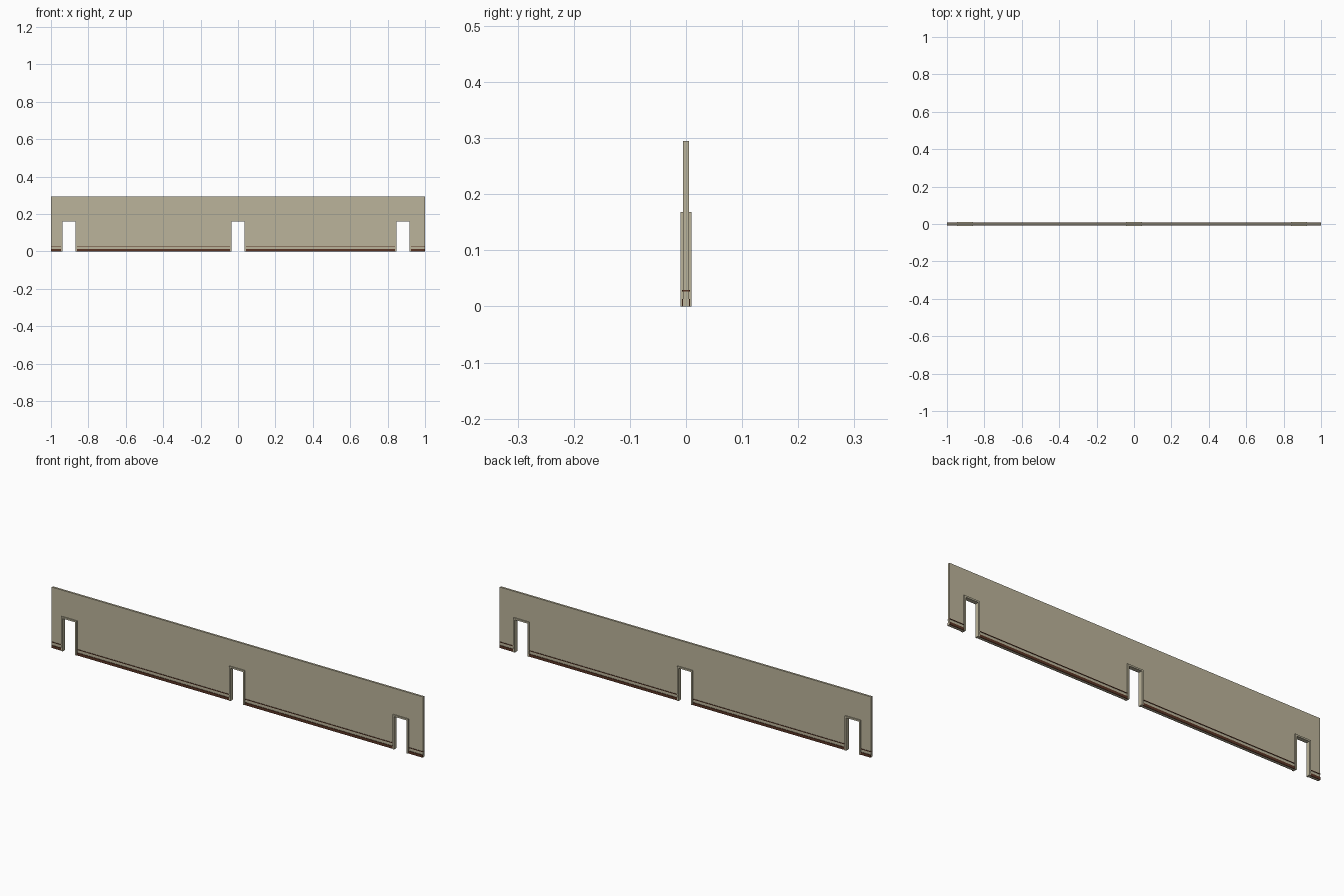
import bpy, bmesh

if "Cube" in bpy.data.objects:
    bpy.data.objects.remove(bpy.data.objects["Cube"])

def material(name, rgb):
    m = bpy.data.materials.new(name)
    m.diffuse_color = (*rgb, 1)
    m.use_nodes = True
    m.node_tree.nodes["Principled BSDF"].inputs["Base Color"].default_value = m.diffuse_color
    return m

BEIGE = material("beige_plaster", (0.50, 0.455, 0.325))
TRIM = material("beige_frame", (0.50, 0.455, 0.325))
BROWN = material("dark_brown_wood", (0.10, 0.035, 0.018))

HEIGHT, WALL, FRAME, SKIRT = 0.295, 0.005, 0.01, 0.0075
DOORS = [-0.904, 0.0, 0.882]
OPEN_W, OPEN_H, JAMB = 0.034, 0.160, 0.008
OUT_W, OUT_H = OPEN_W + JAMB, OPEN_H + JAMB

def extrude_outline(name, pts, half, mat):
    """Extrude an (x, z) outline through y from -half to half."""
    bm = bmesh.new()
    face = bm.faces.new([bm.verts.new((x, -half, z)) for x, z in pts])
    new = bmesh.ops.extrude_face_region(bm, geom=[face])["geom"]
    verts = [v for v in new if isinstance(v, bmesh.types.BMVert)]
    bmesh.ops.translate(bm, verts=verts, vec=(0, 2 * half, 0))
    bmesh.ops.recalc_face_normals(bm, faces=bm.faces)
    me = bpy.data.meshes.new(name)
    bm.to_mesh(me)
    bm.free()
    me.materials.append(mat)
    ob = bpy.data.objects.new(name, me)
    bpy.context.collection.objects.link(ob)
    return ob

def box(name, x0, x1, z0, z1, half, mat, y=0.0):
    ob = extrude_outline(name, [(x0, z0), (x1, z0), (x1, z1), (x0, z1)], half, mat)
    ob.location.y = y
    return ob

# wall sheet with door notches, standing on the dado strip
STRIP0, STRIP1 = 0.0265, 0.0295
outline = [(-1, STRIP1)]
for c in DOORS:
    a, b = c - OUT_W, c + OUT_W
    outline += [(a, STRIP1), (a, OUT_H), (b, OUT_H), (b, STRIP1)]
outline += [(1, STRIP1), (1, HEIGHT), (-1, HEIGHT)]
extrude_outline("wall", outline, WALL, BEIGE)

# door frames: upside-down U shapes
for i, c in enumerate(DOORS):
    a, b, p, q = c - OUT_W, c + OUT_W, c - OPEN_W, c + OPEN_W
    extrude_outline(f"door_frame_{i}", [(a, 0), (p, 0), (p, OPEN_H), (q, OPEN_H),
                    (q, 0), (b, 0), (b, OUT_H), (a, OUT_H)], FRAME, TRIM)

# base of each wall run between doors: core, strip and skirting boards
edges = [-1] + [e for c in DOORS for e in (c - OUT_W, c + OUT_W)] + [1]
for i in range(0, len(edges), 2):
    x0, x1 = edges[i], edges[i + 1]
    box(f"wall_base_{i // 2}", x0, x1, 0, STRIP0, WALL, BEIGE)
    box(f"dado_strip_{i // 2}", x0, x1, STRIP0, STRIP1, SKIRT, BROWN)
    for side, s in (("front", -1), ("back", 1)):
        box(f"skirting_{side}_{i // 2}", x0, x1, 0, 0.013, (SKIRT - WALL) / 2,
            BROWN, s * (SKIRT + WALL) / 2)
